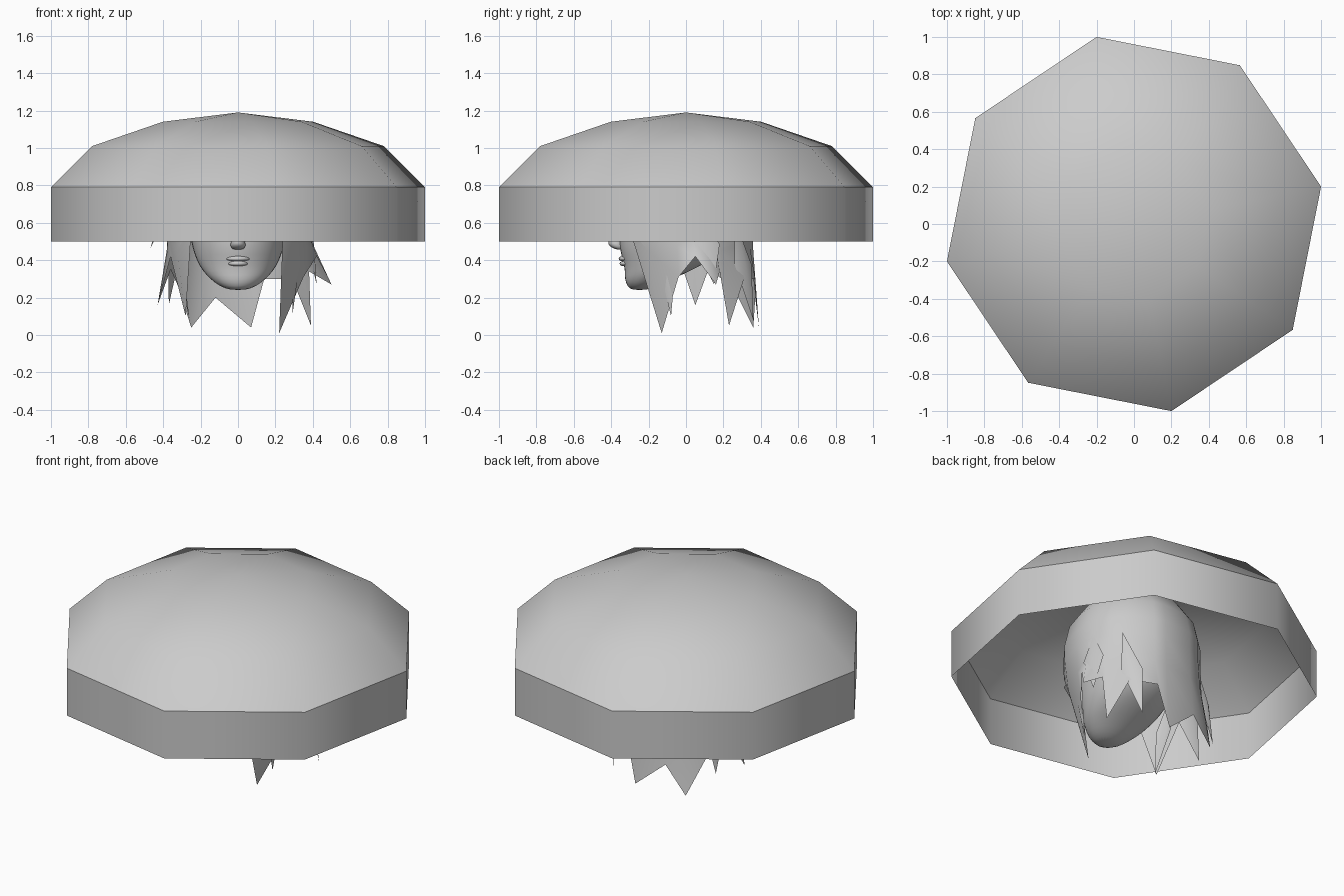
import bpy, bmesh, math
from mathutils import Vector

if "Cube" in bpy.data.objects:
    bpy.data.objects.remove(bpy.data.objects["Cube"])

grey = bpy.data.materials.new("plain grey")
grey.diffuse_color = (0.6, 0.6, 0.6, 1)
grey.use_nodes = True
grey.node_tree.nodes["Principled BSDF"].inputs["Base Color"].default_value = grey.diffuse_color


def finish(name, bm, angle=180, subdiv=0):
    bmesh.ops.remove_doubles(bm, verts=bm.verts, dist=1e-4)
    bmesh.ops.recalc_face_normals(bm, faces=bm.faces)
    me = bpy.data.meshes.new(name)
    bm.to_mesh(me)
    bm.free()
    ob = bpy.data.objects.new(name, me)
    bpy.context.collection.objects.link(ob)
    me.materials.append(grey)
    if subdiv:
        mod = ob.modifiers.new("smooth", 'SUBSURF')
        mod.levels = mod.render_levels = subdiv
    bpy.ops.object.select_all(action='DESELECT')
    ob.select_set(True)
    bpy.context.view_layer.objects.active = ob
    bpy.ops.object.shade_smooth_by_angle(angle=math.radians(angle))
    return ob


def loft(rings, cap_ends=False):
    """Join closed rings of points with quads."""
    bm = bmesh.new()
    rows = [[bm.verts.new(p) for p in ring] for ring in rings]
    n = len(rows[0])
    for a, b in zip(rows, rows[1:]):
        for i in range(n):
            j = (i + 1) % n
            bm.faces.new((a[i], a[j], b[j], b[i]))
    if cap_ends:
        bm.faces.new(rows[0])
        bm.faces.new(rows[-1])
    return bm


# Eight-sided hat: crown dome and upright band, both thin open sheets
def octagon(r, z):
    a0 = math.atan2(0.2, 1)
    return [(r * math.cos(a0 + k * math.pi / 4), r * math.sin(a0 + k * math.pi / 4), z)
            for k in range(8)]


finish("hat_crown", loft([octagon(r, z) for r, z in
                          ((1.02, 0.79), (0.795, 1.01), (0.41, 1.14), (0.0, 1.19))]))
finish("hat_band", loft([octagon(1.02, 0.5), octagon(1.02, 0.79)]))


# Head: rings of (z, half width, front y, back y)
def head_ring(z, w, f, b, n=20):
    c, d = (f + b) / 2, (b - f) / 2
    return [(w * math.cos(2 * math.pi * k / n), c + d * math.sin(2 * math.pi * k / n), z)
            for k in range(n)]


head = [(0.24, 0.04, -0.29, -0.21), (0.26, 0.10, -0.315, -0.15), (0.30, 0.15, -0.33, -0.07),
        (0.34, 0.19, -0.328, 0.02), (0.40, 0.225, -0.34, 0.14), (0.46, 0.245, -0.36, 0.21),
        (0.55, 0.265, -0.365, 0.27), (0.62, 0.27, -0.355, 0.29), (0.70, 0.28, -0.37, 0.30),
        (0.82, 0.28, -0.35, 0.30), (0.92, 0.23, -0.28, 0.25), (0.99, 0.12, -0.16, 0.14)]
finish("head", loft([head_ring(*r) for r in head], True), subdiv=1)

# Nose: tapering wedge with a rounded tip
nose = [(0.455, 0.03, -0.375, -0.33), (0.475, 0.045, -0.415, -0.33), (0.50, 0.04, -0.425, -0.33),
        (0.56, 0.022, -0.395, -0.33), (0.64, 0.016, -0.365, -0.33)]
finish("nose", loft([head_ring(*r, n=10) for r in nose], True), subdiv=1)

# Lips: two flattened ellipsoids
for name, z, y, w in (("upper_lip", 0.408, -0.338, 0.065), ("lower_lip", 0.382, -0.333, 0.055)):
    bm = bmesh.new()
    bmesh.ops.create_uvsphere(bm, u_segments=14, v_segments=8, radius=1)
    for v in bm.verts:
        v.co = Vector((v.co.x * w, y + v.co.y * 0.022 + 0.015 * v.co.x ** 2, z + v.co.z * 0.014))
    finish(name, bm)

# Hair: dome over the skull running down to a jagged hem of tips and notches
hem = [(0.24, -0.30, 0.56), (0.22, -0.13, 0.01), (0.35, -0.04, 0.31), (0.42, 0.05, 0.42),
       (0.50, 0.16, 0.27), (0.38, 0.18, 0.34), (0.39, 0.23, 0.05), (0.29, 0.31, 0.30),
       (0.14, 0.37, 0.30), (0.07, 0.39, 0.04), (-0.12, 0.37, 0.20), (-0.25, 0.36, 0.04),
       (-0.32, 0.25, 0.26), (-0.36, 0.12, 0.35), (-0.43, 0.05, 0.16), (-0.36, -0.04, 0.42),
       (-0.28, -0.14, 0.10), (-0.25, -0.30, 0.56), (-0.18, -0.39, 0.60), (-0.10, -0.42, 0.55),
       (0.0, -0.43, 0.62), (0.09, -0.42, 0.55), (0.18, -0.39, 0.60)]


def hair_ring(s, z):
    pts = []
    for x, y, _ in hem:
        a = math.atan2(y, x)
        depth = 0.36 if y > 0 else 0.42
        pts.append((0.375 * s * math.cos(a), depth * s * math.sin(a), z))
    return pts


rows = [hair_ring(s, z) for s, z in ((0, 1.07), (0.4, 1.045), (0.72, 0.97), (0.93, 0.86),
                                     (1.0, 0.74), (1.0, 0.64))]
# Row that keeps the sides full before the tips begin
mid = []
for top, low in zip(rows[-1], hem):
    z = max(0.45, (low[2] + 0.64) / 2)
    mid.append((top[0] * 0.85 + low[0] * 0.15, top[1] * 0.85 + low[1] * 0.15, z))
finish("hair", loft(rows + [mid, hem]), angle=60)


# Loose locks: pointed, slightly folded blades laid over the hair
def lock(name, root, tip, width):
    root, tip = Vector(root), Vector(tip)
    out = Vector((root.x, root.y, 0)).normalized()
    side = out.cross(Vector((0, 0, 1))) * width
    mid_pt = root.lerp(tip, 0.45)
    bm = bmesh.new()
    r, l, m, e, t = [bm.verts.new(p) for p in
                     (root, mid_pt - side, mid_pt + out * 0.02, mid_pt + side, tip)]
    for f in ((r, l, m), (r, m, e), (l, t, m), (m, t, e)):
        bm.faces.new(f)
    finish(name, bm, 60)


lock("right_front_lock", (0.33, -0.12, 0.62), (0.29, -0.08, 0.10), 0.05)
lock("right_side_lock", (0.36, 0.08, 0.66), (0.42, 0.15, 0.27), 0.07)
lock("right_rear_lock", (0.30, 0.26, 0.62), (0.24, 0.36, 0.08), 0.06)
lock("left_front_lock", (-0.35, -0.10, 0.62), (-0.26, -0.13, 0.09), 0.05)
lock("left_side_lock", (-0.36, -0.02, 0.70), (-0.47, 0.0, 0.46), 0.04)
lock("left_rear_lock", (-0.32, 0.18, 0.62), (-0.37, 0.24, 0.16), 0.06)
